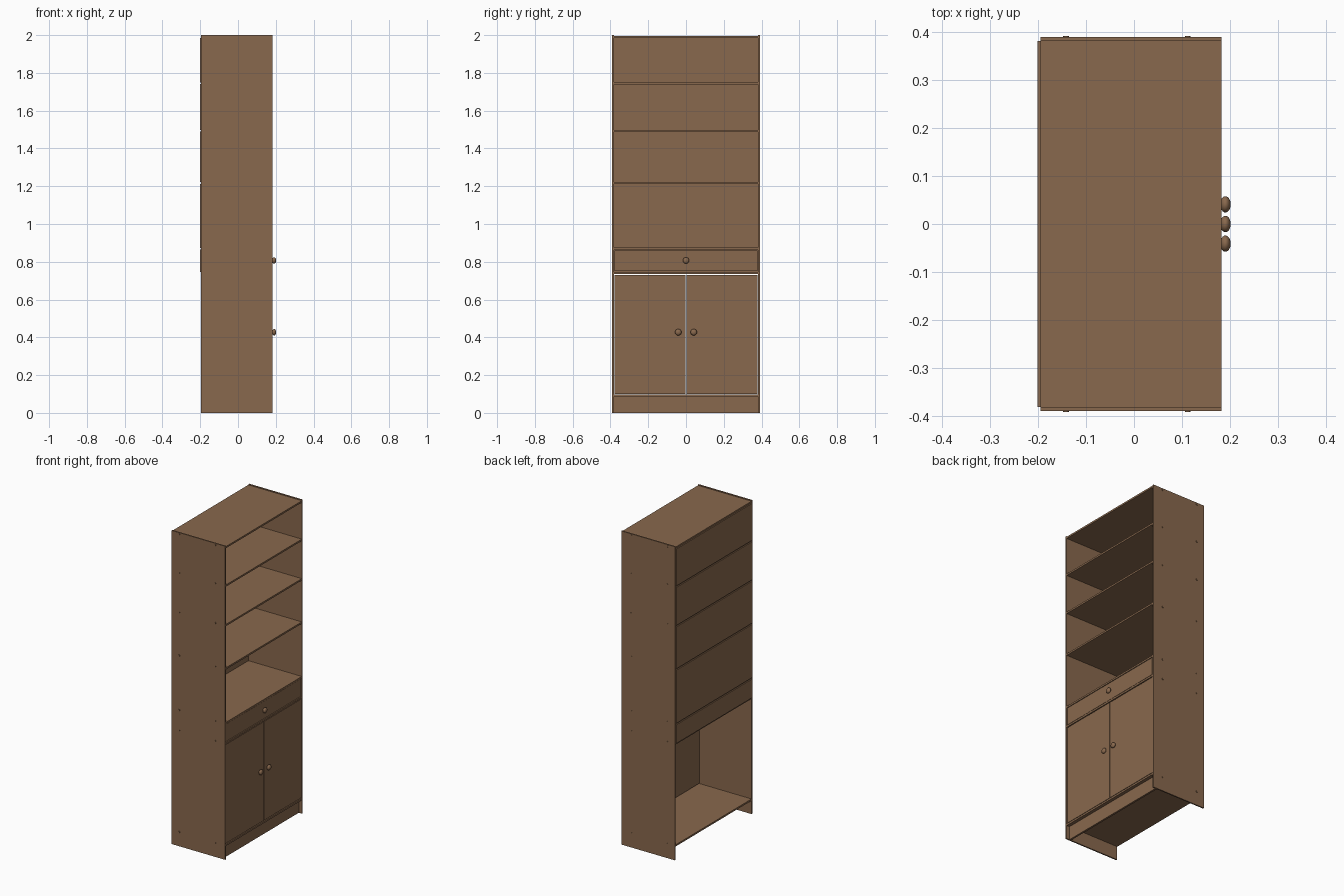
import bpy, math

if "Cube" in bpy.data.objects:
    bpy.data.objects.remove(bpy.data.objects["Cube"])

wood = bpy.data.materials.new("brown wood")
wood.diffuse_color = (0.25, 0.14, 0.075, 1)
wood.use_nodes = True
wood.node_tree.nodes["Principled BSDF"].inputs["Base Color"].default_value = wood.diffuse_color


def box(name, x0, x1, y0, y1, z0, z1):
    bpy.ops.mesh.primitive_cube_add(size=1, location=((x0 + x1) / 2, (y0 + y1) / 2, (z0 + z1) / 2))
    o = bpy.context.object
    o.name = name
    o.scale = (x1 - x0, y1 - y0, z1 - z0)
    bpy.ops.object.transform_apply(location=False, rotation=False, scale=True)
    o.data.materials.append(wood)
    return o


def cylinder(name, loc, radius, depth, rot):
    bpy.ops.mesh.primitive_cylinder_add(vertices=16, radius=radius, depth=depth, location=loc, rotation=rot)
    o = bpy.context.object
    o.name = name
    o.data.materials.append(wood)
    bpy.ops.object.shade_smooth_by_angle()


def knob(name, y, z):
    cylinder(name + "_stem", (0.183, y, z), 0.008, 0.012, (0, math.pi / 2, 0))
    bpy.ops.mesh.primitive_uv_sphere_add(segments=24, ring_count=14, radius=1, location=(0.191, y, z))
    o = bpy.context.object
    o.name = name
    o.scale = (0.011, 0.017, 0.017)
    bpy.ops.object.transform_apply(location=False, rotation=False, scale=True)
    bpy.ops.object.shade_smooth()
    o.data.materials.append(wood)


BACK, FRONT = -0.195, 0.183
INNER, OUTER = 0.382, 0.3905
T = 0.011  # board thickness

# Side panels
for side, s in (("left", -1), ("right", 1)):
    y0, y1 = sorted((s * INNER, s * OUTER))
    box(side + "_side_panel", BACK, FRONT, y0, y1, 0, 2)

# Horizontal boards (centre heights), with screw heads on the sides
levels = [0.091, 0.741, 0.869, 1.217, 1.493, 1.745, 1.990]
names = ["bottom_board", "drawer_rail_board", "counter_board",
         "lower_shelf", "middle_shelf", "upper_shelf", "top_board"]
for name, z in zip(names, levels):
    box(name, BACK, FRONT, -INNER, INNER, z - T / 2, z + T / 2)
    for s in (-1, 1):
        for x in (-0.142, 0.112):
            cylinder(name + "_screw", (x, s * 0.3905, z - 0.001), 0.006, 0.005, (math.pi / 2, 0, 0))

# Back panels between the boards, open behind the cupboard
for i in range(1, len(levels) - 1):
    box("back_panel", -0.202, BACK + 0.001, -INNER, INNER,
        levels[i] + T / 2 - 0.001, levels[i + 1] - T / 2 + 0.001)

# Plinth
box("plinth", 0.15, 0.162, -INNER, INNER, 0, 0.086)

# Drawer front
box("drawer_front", 0.169, 0.181, -0.378, 0.378, 0.750, 0.861)
knob("drawer_knob", 0, 0.807)

# Doors
for side, s in (("left", -1), ("right", 1)):
    y0, y1 = sorted((s * 0.002, s * 0.379))
    box(side + "_door", 0.169, 0.181, y0, y1, 0.101, 0.731)
    knob(side + "_door_knob", s * 0.041, 0.427)
